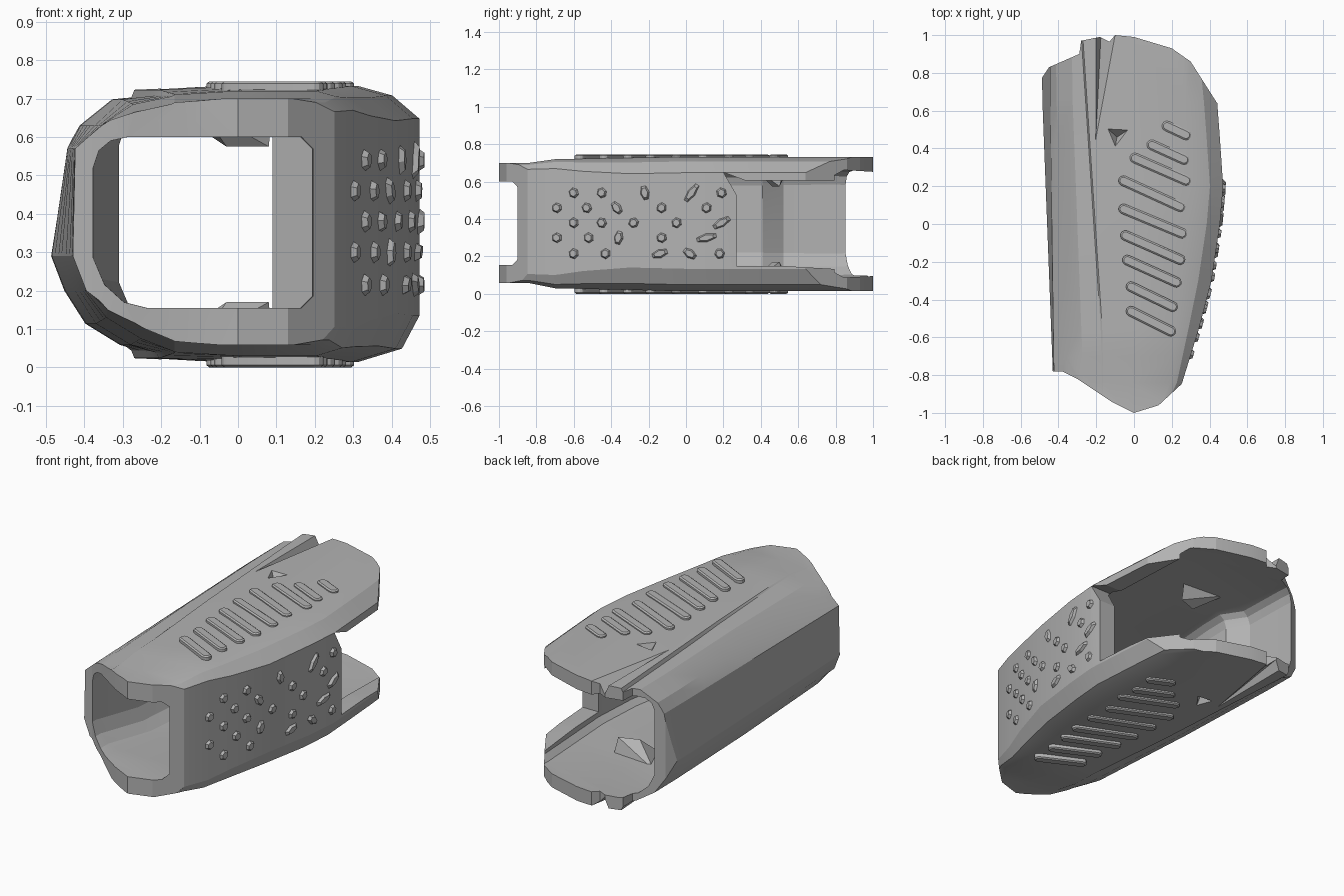
import bpy, bmesh, random
from math import pi, cos, sin, atan2, hypot
from mathutils import Vector, Matrix

random.seed(4)
if "Cube" in bpy.data.objects:
    bpy.data.objects.remove(bpy.data.objects["Cube"], do_unlink=True)

grey = bpy.data.materials.new("plain grey")
grey.use_nodes = True
GREY = (0.45, 0.45, 0.45, 1)
grey.diffuse_color = GREY
for node in grey.node_tree.nodes:
    if node.type == 'BSDF_PRINCIPLED':
        node.inputs["Base Color"].default_value = GREY
        node.inputs["Roughness"].default_value = 0.6

HEIGHT = 0.745


def finish(name, bm):
    bmesh.ops.recalc_face_normals(bm, faces=bm.faces)
    me = bpy.data.meshes.new(name)
    bm.to_mesh(me)
    bm.free()
    me.materials.append(grey)
    ob = bpy.data.objects.new(name, me)
    bpy.context.collection.objects.link(ob)
    return ob


def ramp(keys, y):
    """Piecewise linear value along the length."""
    if y <= keys[0][0]:
        return keys[0][1]
    for (a, va), (b, vb) in zip(keys, keys[1:]):
        if y <= b:
            return va + (vb - va) * (y - a) / (b - a)
    return keys[-1][1]


def loft(name, rings):
    bm = bmesh.new()
    loops = [[bm.verts.new(p) for p in ring] for ring in rings]
    n = len(loops[0])
    for a, b in zip(loops, loops[1:]):
        for i in range(n):
            j = (i + 1) % n
            bm.faces.new((a[i], a[j], b[j], b[i]))
    bm.faces.new(loops[0])
    bm.faces.new(loops[-1])
    return finish(name, bm)


def hull(name, points):
    bm = bmesh.new()
    for p in points:
        bm.verts.new(p)
    bmesh.ops.convex_hull(bm, input=bm.verts)
    return finish(name, bm)


def cut(ob, tool, operation='DIFFERENCE'):
    tool.hide_render = True
    mod = ob.modifiers.new("cut", 'BOOLEAN')
    mod.operation, mod.solver, mod.object = operation, 'EXACT', tool
    bpy.context.view_layer.objects.active = ob
    bpy.ops.object.modifier_apply(modifier=mod.name)
    bpy.data.objects.remove(tool, do_unlink=True)


def flip(points):
    return [(x, y, HEIGHT - z) for x, y, z in points]


# Guide curves along the length
LEFT = [(-1.05, -0.42), (-0.78, -0.43), (0.78, -0.49), (1.05, -0.49)]
RIGHT = [(-1.05, 0.16), (-0.84, 0.255), (-0.55, 0.345), (-0.3, 0.41), (0, 0.455),
         (0.2, 0.472), (0.45, 0.455), (0.65, 0.44), (1.05, 0.4)]
TOP = [(-0.82, 0.7), (-0.7, 0.72), (0, 0.733)]
BOTTOM = [(-0.82, 0.058), (-0.7, 0.03), (0, 0.014)]
SEAM = [(-0.6, -0.165), (1.05, -0.275)]
STEP = [(-0.6, 0.004), (0.3, 0.02)]
EDGE = [(-0.84, 0.4), (-0.4, 1)]
BORE_LEFT = [(-0.8, -0.38), (0.27, -0.31), (0.41, -0.31), (0.52, -0.385), (0.85, -0.4)]
BORE_RIGHT = [(-0.9, 0.2), (-0.7, 0.19), (-0.4, 0.27), (0, 0.345), (0.27, 0.365), (1.05, 0.33)]
BORE_TOP = [(-0.75, 0.6), (-0.4, 0.65), (0.8, 0.665), (1.05, 0.64)]
BORE_FLOOR = [(-0.75, 0.155), (-0.4, 0.1), (0.8, 0.085), (1.05, 0.105)]


def outer_ring(y):
    l, r = ramp(LEFT, y), ramp(RIGHT, y)
    t, b = ramp(TOP, y), ramp(BOTTOM, y)
    g, s = ramp(SEAM, y), ramp(STEP, y)
    e = ramp(EDGE, y)
    lean = ramp([(-0.8, 0.005), (0.8, 0.045)], y)
    mid = g + 0.35 * (r - g)
    pts = [(l, 0.29), (l + lean, 0.57), (l + 0.075, 0.63), (l + 0.16, t - 0.035),
           (g - 0.008, t - 0.01 - s), (g, t - 0.01), (mid, t), (r - 0.16 * e, t),
           (r - 0.07 * e, t - 0.025 * e), (r, t - 0.085 * e),
           (r, b + 0.12 * e), (r - 0.045 * e, b + 0.035 * e), (r - 0.16 * e, b), (mid, b),
           (g, b + 0.01), (g - 0.008, b + 0.01 + s), (l + 0.18, b + 0.045),
           (l + 0.09, b + 0.1), (l + 0.035, 0.2)]
    return [(x, y, z) for x, z in pts]


def inner_ring(y):
    l, r = ramp(BORE_LEFT, y), ramp(BORE_RIGHT, y)
    lo, hi = ramp(BORE_FLOOR, y), ramp(BORE_TOP, y)
    pts = [(l, lo + 0.13), (l, hi - 0.08), (l + 0.015, hi - 0.035), (l + 0.045, hi - 0.01),
           (l + 0.09, hi), (r - 0.03, hi), (r, hi - 0.03), (r, lo + 0.03), (r - 0.03, lo),
           (l + 0.14, lo), (l + 0.08, lo + 0.015), (l + 0.03, lo + 0.06)]
    return [(x, y, z) for x, z in pts]


# Shell: a hollow sleeve trimmed to its plan outline
shell = loft("shell", [outer_ring(y) for y in
                       (-1.05, -0.84, -0.7, -0.55, -0.3, 0, 0.2, 0.45, 0.65, 1.05)])
cut(shell, loft("bore", [inner_ring(y) for y in
                         (-1.2, -0.75, -0.4, 0, 0.27, 0.41, 0.52, 0.8, 1.2)]))

plan = [(-0.6, -0.78), (-0.38, -0.78), (-0.3, -0.82), (-0.12, -0.94), (0, -1),
        (0.13, -0.96), (0.26, -0.84), (0.6, -0.84), (0.6, 0.6), (0.44, 0.64),
        (0.3, 0.86), (0.2, 0.93), (0, 0.99), (-0.1, 1), (-0.13, 0.965), (-0.18, 0.99),
        (-0.28, 0.97), (-0.29, 0.9), (-0.45, 0.83), (-0.49, 0.77), (-0.6, 0.75)]
cut(shell, loft("outline", [[(x, y, z) for x, y in plan] for z in (-0.2, 1)]), 'INTERSECT')

# Open window behind the short side wall
window = [(0.27, 0.15), (0.27, 0.53), (0.2, 0.65), (0.32, 0.605), (1.2, 0.605),
          (1.2, 0.12), (0.85, 0.13), (0.5, 0.15)]
cut(shell, loft("window", [[(x, y, z) for y, z in window] for x in (0.12, 0.8)]))

# Sunken valley and dent near the rear, above and below
valley = [(-0.21, 0.3, 0.74), (-0.21, 1.1, 0.75), (-0.06, 1.1, 0.75), (-0.17, 1.1, 0.655)]
dent = [(-0.2, 0.56, 0.79), (0.03, 0.54, 0.79), (-0.11, 0.35, 0.79), (-0.09, 0.46, 0.68)]
for shape in (valley, dent):
    cut(shell, hull("notch", shape))
    cut(shell, hull("notch", flip(shape)))

# Inward bulges under the dents
bulge = [(-0.18, 0.55, 0.675), (0.09, 0.53, 0.675), (-0.1, 0.36, 0.675),
         (-0.03, 0.46, 0.575), (0.08, 0.5, 0.575)]
parts = [shell, hull("roof_bulge", bulge), hull("floor_bulge", flip(bulge))]

# Inner step behind the front lip
parts.append(hull("inner_step", [(x, y, z) for x, y in ((0.09, -0.6), (0.09, -0.45),
                                                        (0.24, -0.7), (0.29, -0.4))
                                 for z in (0.14, 0.6)]))


# Rounded grip ribs on the top and bottom
def rib(name, x0, y0, x1, y1, under):
    radius = 0.027
    angle = atan2(y1 - y0, x1 - x0)
    half = hypot(x1 - x0, y1 - y0) / 2 - radius
    rings = []
    for z, inset in ((0.71, 0), (0.739, 0), (HEIGHT, 0.008)):
        ring = []
        for side in (1, -1):
            for k in range(7):
                a = -pi / 2 + pi * k / 6
                u = side * (half + (radius - inset) * cos(a))
                v = side * (radius - inset) * sin(a)
                p = Matrix.Rotation(angle, 3, 'Z') @ Vector((u, v, z))
                ring.append((p.x + (x0 + x1) / 2, p.y + (y0 + y1) / 2, p.z))
        rings.append(flip(ring) if under else ring)
    return loft(name, rings)


RIBS = [(0.15, 0.53, 0.3, 0.46), (0.07, 0.43, 0.29, 0.33), (-0.02, 0.36, 0.3, 0.22),
        (-0.08, 0.24, 0.27, 0.08), (-0.08, 0.09, 0.28, -0.06), (-0.07, -0.05, 0.27, -0.2),
        (-0.06, -0.18, 0.25, -0.32), (-0.04, -0.32, 0.23, -0.45), (-0.04, -0.45, 0.22, -0.58)]
for i, ends in enumerate(RIBS):
    parts.append(rib(f"top_rib_{i + 1}", *ends, False))
    parts.append(rib(f"bottom_rib_{i + 1}", *ends, True))


# Faceted grip studs on the side wall
def stud(name, y, z):
    bm = bmesh.new()
    bmesh.ops.create_cone(bm, cap_ends=True, segments=6, radius1=0.038, radius2=0.02,
                          depth=0.028)
    stretch = random.uniform(1.3, 2.2) if y > -0.4 and random.random() < 0.55 else 1
    slope = (ramp(RIGHT, y + 0.03) - ramp(RIGHT, y - 0.03)) / 0.06
    place = (Matrix.Translation((ramp(RIGHT, y), y, z))
             @ Matrix.Rotation(-atan2(slope, 1), 4, 'Z')
             @ Matrix.Rotation(pi / 2, 4, 'Y')
             @ Matrix.Rotation(random.uniform(0, pi), 4, 'Z')
             @ Matrix.Diagonal((stretch, 0.95 / stretch ** 0.3, 1, 1)))
    bm.transform(place)
    return finish(name, bm)


ROWS = {0.54: (-0.6, -0.45, -0.22, 0.03, 0.19), 0.46: (-0.69, -0.53, -0.37, -0.13, 0.11),
        0.38: (-0.6, -0.45, -0.28, -0.05, 0.19), 0.3: (-0.69, -0.52, -0.36, -0.13, 0.11),
        0.215: (-0.6, -0.43, -0.14, 0.02, 0.18)}
for row, (z, columns) in enumerate(ROWS.items()):
    for col, y in enumerate(columns):
        parts.append(stud(f"side_stud_{row + 1}_{col + 1}", y, z))

# Smooth shading that keeps the creases
bpy.ops.object.select_all(action='DESELECT')
for ob in parts:
    ob.select_set(True)
bpy.context.view_layer.objects.active = shell
bpy.ops.object.shade_smooth_by_angle(angle=0.3)
